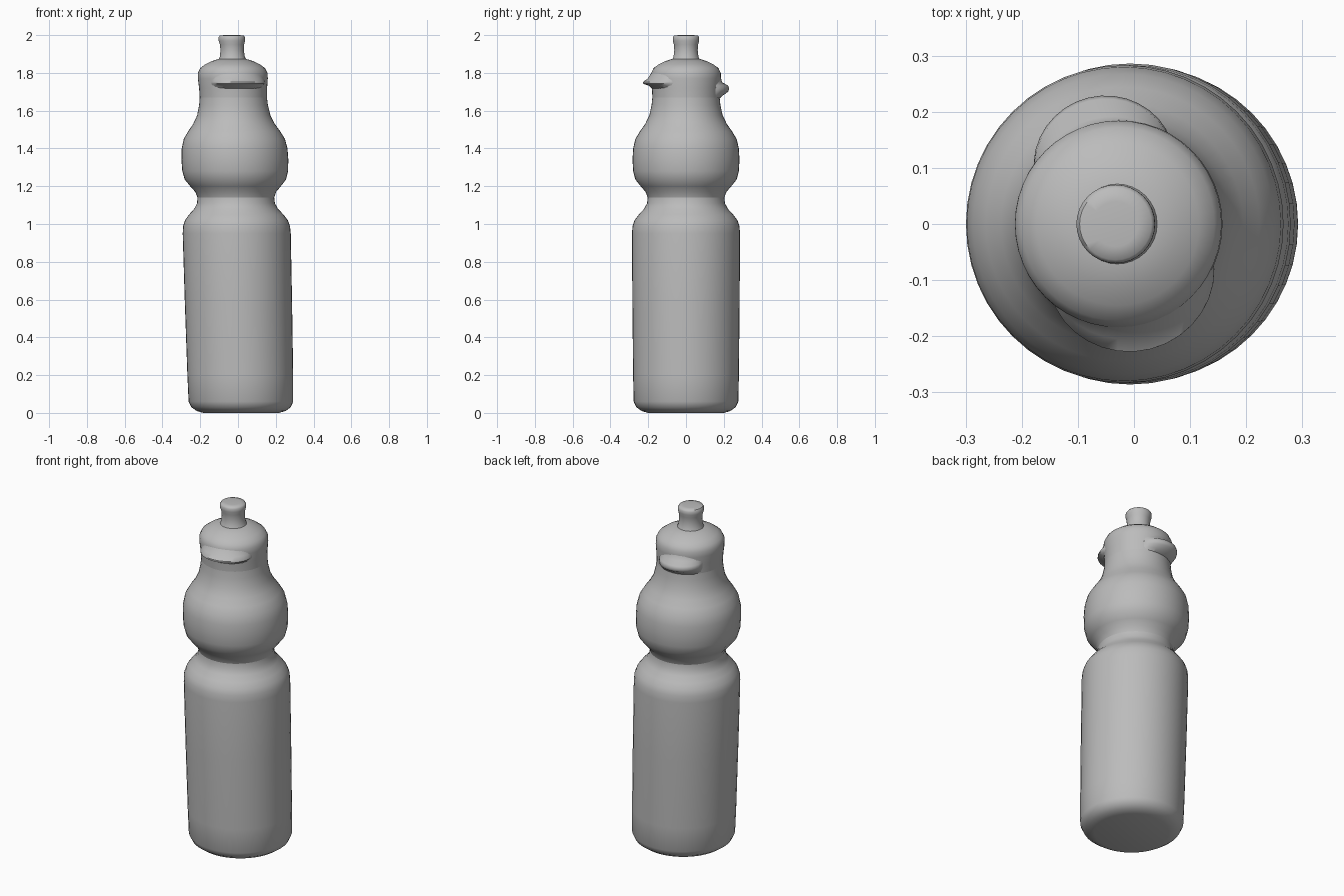
import bpy, bmesh, math

cube = bpy.data.objects.get("Cube")
if cube:
    bpy.data.objects.remove(cube)

grey = bpy.data.materials.new("plain grey")
grey.use_nodes = True
COLOUR = (0.5, 0.5, 0.5, 1)
grey.diffuse_color = COLOUR
grey.node_tree.nodes["Principled BSDF"].inputs["Base Color"].default_value = COLOUR


def axis(z):
    """The bottle leans slightly towards its right."""
    return 0.017 - 0.025 * z


def loft(name, rings, sharp=50):
    """Skin a stack of closed rings and cap both ends."""
    bm = bmesh.new()
    loops = [[bm.verts.new(p) for p in ring] for ring in rings]
    n = len(loops[0])
    for low, high in zip(loops, loops[1:]):
        for i in range(n):
            j = (i + 1) % n
            bm.faces.new((low[i], low[j], high[j], high[i]))
    bm.faces.new(loops[0][::-1])
    bm.faces.new(loops[-1])
    bmesh.ops.recalc_face_normals(bm, faces=bm.faces)
    mesh = bpy.data.meshes.new(name)
    bm.to_mesh(mesh)
    bm.free()
    mesh.materials.append(grey)
    obj = bpy.data.objects.new(name, mesh)
    bpy.context.collection.objects.link(obj)
    bpy.ops.object.select_all(action="DESELECT")
    obj.select_set(True)
    bpy.context.view_layer.objects.active = obj
    bpy.ops.object.shade_smooth_by_angle(angle=math.radians(sharp))
    return obj


def turned(name, profile, sides=48):
    """Turn a (radius, height) profile around the leaning axis."""
    turn = [2 * math.pi * i / sides for i in range(sides)]
    return loft(name, [[(axis(z) + r * math.cos(a), r * math.sin(a), z)
                        for a in turn] for r, z in profile])


def lip(name, centre, half_width, reach, levels, steps=16):
    """A crescent that swells out of the cap; levels are (outward share, z)."""
    rings = []
    for share, z in levels:
        outer, inner = [], []
        for i in range(steps + 1):
            t = 2 * i / steps - 1
            a = math.radians(centre + half_width * t)
            r = 0.172 + reach * share * math.cos(t * math.pi / 2) ** 0.8
            outer.append((axis(z) + r * math.cos(a), r * math.sin(a), z))
            inner.append((axis(z) + 0.13 * math.cos(a), 0.13 * math.sin(a), z))
        rings.append(outer + inner[::-1])
    return loft(name, rings)


# Lower container with a rounded base and shoulder, up to the grip waist
turned("lower_body", [
    (0.2, 0), (0.235, 0.01), (0.263, 0.03), (0.277, 0.06), (0.28, 0.2),
    (0.284, 0.6), (0.286, 0.95), (0.283, 0.99), (0.272, 1.02), (0.25, 1.05),
    (0.222, 1.08), (0.206, 1.11), (0.203, 1.14)])

# Bulging upper container, narrowing into the neck
turned("upper_body", [
    (0.203, 1.14), (0.214, 1.17), (0.24, 1.2), (0.268, 1.235), (0.28, 1.28),
    (0.283, 1.34), (0.28, 1.4), (0.268, 1.45), (0.244, 1.49), (0.216, 1.53),
    (0.194, 1.575), (0.182, 1.63), (0.178, 1.67)])

# Cap with a domed top
turned("cap", [
    (0.178, 1.67), (0.18, 1.72), (0.185, 1.77), (0.184, 1.8), (0.172, 1.825),
    (0.145, 1.845), (0.11, 1.862), (0.07, 1.875)])

# Drinking spout with a flared rim
turned("spout", [
    (0.076, 1.865), (0.066, 1.885), (0.062, 1.92), (0.064, 1.95),
    (0.07, 1.97), (0.07, 1.988), (0.064, 1.997), (0.04, 2)], 32)

# Thin front peak and blunt rear tab on the cap
lip("front_lip", -76, 58, 0.058,
    [(0.1, 1.715), (0.45, 1.732), (1, 1.743), (1, 1.752), (0.6, 1.768), (0.2, 1.8)])
lip("rear_tab", 104, 46, 0.06,
    [(0, 1.66), (0.45, 1.682), (0.9, 1.7), (1, 1.715), (0.9, 1.733), (0.35, 1.75), (0.15, 1.79)])
